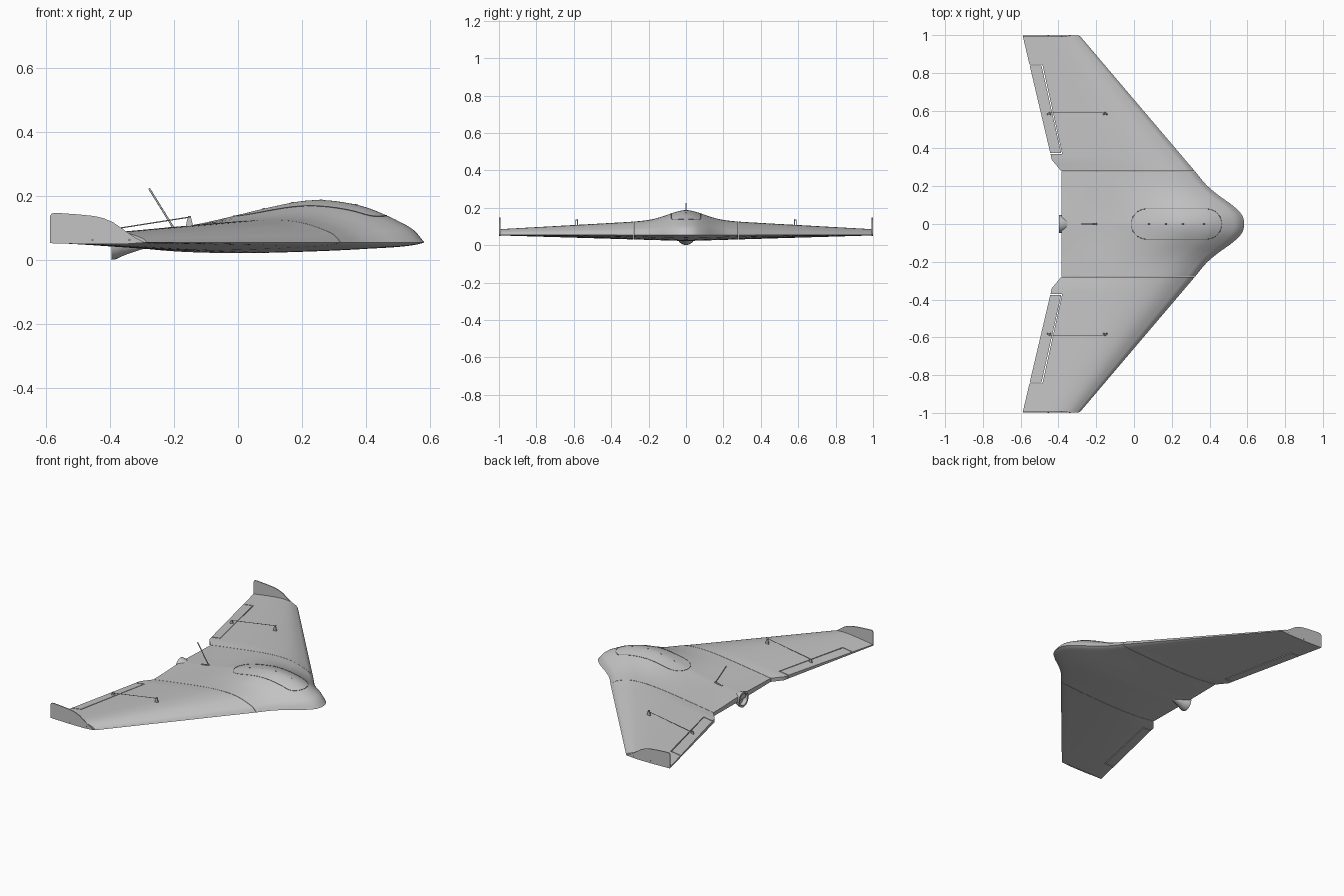
import bpy, bmesh, math
from mathutils import Vector

if "Cube" in bpy.data.objects:
    bpy.data.objects.remove(bpy.data.objects["Cube"])


def material(name, v):
    m = bpy.data.materials.new(name)
    m.use_nodes = True
    m.diffuse_color = (v, v, v, 1)
    m.node_tree.nodes["Principled BSDF"].inputs["Base Color"].default_value = (v, v, v, 1)
    return m


GREY = material("foam grey", 0.55)
DARK = material("seam dark grey", 0.2)


def curve(pts):
    """Smooth interpolation through (position, value) points."""
    n = len(pts)
    slope = [(pts[i + 1][1] - pts[i][1]) / (pts[i + 1][0] - pts[i][0]) for i in range(n - 1)]
    tan = [slope[0]] + [(slope[i - 1] + slope[i]) / 2 for i in range(1, n - 1)] + [slope[-1]]

    def f(u):
        u = min(max(u, pts[0][0]), pts[-1][0])
        i = max(k for k in range(n - 1) if pts[k][0] <= u)
        h = pts[i + 1][0] - pts[i][0]
        s = (u - pts[i][0]) / h
        a, b = pts[i][1], pts[i + 1][1]
        return (a + (b - a) * s * s * (3 - 2 * s)
                + h * s * (1 - s) * (tan[i] * (1 - s) - tan[i + 1] * s))
    return f


# Planform and section shapes
LEAD = curve([(-.05, .57), (0, .583), (.05, .57), (.1, .52), (.15, .45), (.2, .39), (.28, .322), (1, -.29)])
WING = curve([(0, 0), (.03, .33), (.08, .58), (.15, .82), (.22, .95), (.33, 1), (.45, .94),
              (.6, .78), (.75, .58), (.9, .37), (1, .22)])
SPINE = curve([(0, .055), (.03, .09), (.08, .12), (.135, .145), (.187, .165), (.29, .185), (.342, .188),
               (.394, .185), (.5, .165), (.6, .142), (.705, .118), (.81, .1), (.91, .088), (1, .078)])
BELLY = curve([(0, 0), (.03, .22), (.19, .6), (.39, .87), (.6, 1), (.8, .85), (.9, .6), (1, .3)])
EDGE_Z = .055


def trail(y):
    y = abs(y)
    if y < .28:
        return -.385
    if y < .34:
        return -.385 - .05 * (y - .28) / .06
    return -.435 - .155 * (y - .34) / .66


def top_z(t, y):
    wing = EDGE_Z + (.03 + .056 * (1 - abs(y))) * WING(t)
    return wing + math.exp(-(y / .095) ** 2 / 2) * (SPINE(t) - EDGE_Z - .086 * WING(t))


def bottom_z(t, y):
    return EDGE_Z - (.033 - .03 * abs(y)) * BELLY(t)


def on_top(x, y, lift=0):
    lead = LEAD(abs(y))
    return Vector((x, y, top_z((lead - x) / (lead - trail(y)), y) + lift))


def finish(name, bm, mat=GREY, smooth=True):
    bmesh.ops.recalc_face_normals(bm, faces=bm.faces)
    me = bpy.data.meshes.new(name)
    bm.to_mesh(me)
    bm.free()
    ob = bpy.data.objects.new(name, me)
    bpy.context.collection.objects.link(ob)
    me.materials.append(mat)
    if smooth:
        soften(ob)
    return ob


def activate(ob):
    bpy.ops.object.select_all(action="DESELECT")
    ob.select_set(True)
    bpy.context.view_layer.objects.active = ob


def soften(ob):
    activate(ob)
    bpy.ops.object.shade_smooth_by_angle(angle=math.radians(35))


def skin(bm, rings, caps=True):
    rings = [[bm.verts.new(p) for p in r] for r in rings]
    for a, b in zip(rings, rings[1:]):
        for i in range(len(a)):
            j = (i + 1) % len(a)
            bm.faces.new((a[i], a[j], b[j], b[i]))
    if caps:
        bm.faces.new(rings[0])
        bm.faces.new(rings[-1])


def section(y, n=36):
    lead, back = LEAD(abs(y)), trail(y)
    ts = [1 - math.cos(math.pi / 2 * (i / n)) for i in range(n + 1)]
    x = [lead + (back - lead) * t for t in ts]
    upper = [(x[i], y, top_z(ts[i], y)) for i in range(n, -1, -1)]
    return upper + [(x[i], y, bottom_z(ts[i], y)) for i in range(1, n + 1)]


def loft(name, stations):
    bm = bmesh.new()
    skin(bm, [section(y) for y in stations])
    return finish(name, bm)


def prism(name, pts, depth, smooth=False):
    """Extrude a flat outline along a vector."""
    bm = bmesh.new()
    d = Vector(depth)
    skin(bm, [[Vector(p) for p in pts], [Vector(p) + d for p in pts]])
    return finish(name, bm, smooth=smooth)


def tube(name, pts, r, mat=GREY, closed=False):
    cu = bpy.data.curves.new(name, "CURVE")
    cu.dimensions = "3D"
    cu.bevel_depth = r
    cu.bevel_resolution = 2
    cu.use_fill_caps = not closed
    sp = cu.splines.new("POLY")
    sp.points.add(len(pts) - 1)
    for p, q in zip(sp.points, pts):
        p.co = (*q, 1)
    sp.use_cyclic_u = closed
    cu.materials.append(mat)
    ob = bpy.data.objects.new(name, cu)
    bpy.context.collection.objects.link(ob)
    return ob


def cut(ob, cutter, operation):
    mod = ob.modifiers.new("cut", "BOOLEAN")
    mod.object, mod.operation, mod.solver = cutter, operation, "EXACT"
    activate(ob)
    bpy.ops.object.modifier_apply(modifier=mod.name)
    bpy.data.objects.remove(cutter)
    soften(ob)


# Blended centre body
loft("centre_body", [-.279 + .558 * i / 40 for i in range(41)])

for side, s in (("front", -1), ("rear", 1)):
    # Outer wing with a separate elevon
    stations = [.281, .3, .32, .34, .36, .42, .5, .6, .7, .8, .9, .994]
    wing = loft(side + "_wing", [s * y for y in stations])
    elevon = wing.copy()
    elevon.data = wing.data.copy()
    elevon.name = side + "_elevon"
    bpy.context.collection.objects.link(elevon)
    for ob, g, op in ((wing, 0, "DIFFERENCE"), (elevon, .005, "INTERSECT")):
        plan = [(-.7, .845 - g), (-.485 - g, .845 - g), (-.38 - g, .37 + g), (-.7, .37 + g)]
        cut(ob, prism("cutter", [(x, s * y, -.2) for x, y in plan], (0, 0, .6)), op)

    # Winglet with two screws
    fin = [(-.588, .053), (-.588, .138), (-.583, .146), (-.57, .148), (-.5, .143), (-.45, .138), (-.42, .131),
           (-.39, .118), (-.35, .09), (-.32, .07), (-.29, .055), (-.36, .05), (-.47, .05)]
    prism(side + "_winglet", [(x, s * .993, z) for x, z in fin], (0, s * .006, 0))
    for x in (-.455, -.34):
        tube(side + "_winglet_screw", [(x, s * .995, .063), (x, s, .063)], .004, DARK)

    # Control horns and pushrod
    ends = []
    for x, h, name in ((-.45, .022, "elevon"), (-.152, .034, "servo")):
        base = on_top(x, s * .578, -.003)
        tri = [base + Vector(v) for v in ((-.012, 0, 0), (.012, 0, 0), (.004, 0, h), (-.004, 0, h))]
        prism(side + "_" + name + "_horn", tri, (0, s * .006, 0))
        pin = base + Vector((0, 0, h - .004))
        tube(side + "_" + name + "_pin", [pin, pin + Vector((0, s * .014, 0))], .003)
        ends.append(pin + Vector((0, s * .011, 0)))
    tube(side + "_pushrod", ends, .0018)

# Hatch seam and fasteners on the hump
outline = []
for cx, a0 in ((.385, -90), (.065, 90)):
    for i in range(21):
        a = math.radians(a0 + 9 * i)
        outline.append((cx + .08 * math.cos(a), .08 * math.sin(a)))
seam = []
for a, b in zip(outline, outline[1:] + outline[:1]):
    steps = 16 if abs(a[0] - b[0]) > .1 else 1
    for k in range(steps):
        f = k / steps
        seam.append(on_top(a[0] + (b[0] - a[0]) * f, a[1] + (b[1] - a[1]) * f))
tube("hatch_seam", seam, .0015, DARK, closed=True)
for x in (.08, .17, .26, .37):
    tube("hatch_slot", [on_top(x - .005, 0), on_top(x + .005, 0)], .0015, DARK)

# Rear motor mount: flared fairing with an open ring
profile = [(-.25, .002), (-.28, .010), (-.31, .018), (-.34, .028), (-.365, .038), (-.382, .046),
           (-.396, .048), (-.396, .037), (-.372, .035), (-.372, .002)]
bm = bmesh.new()
angles = [math.tau * i / 32 for i in range(32)]
skin(bm, [[(x, r * math.cos(a), .049 + r * math.sin(a)) for a in angles] for x, r in profile])
finish("motor_mount", bm)

# Raked antenna with a small base
tube("antenna", [(-.2, 0, .098), (-.278, 0, .224)], .003)
foot = [on_top(x, 0, z) for x, z in ((-.25, -.004), (-.25, .003), (-.2, .006), (-.195, -.004))]
prism("antenna_base", [p - Vector((0, .004, 0)) for p in foot], (0, .008, 0))
